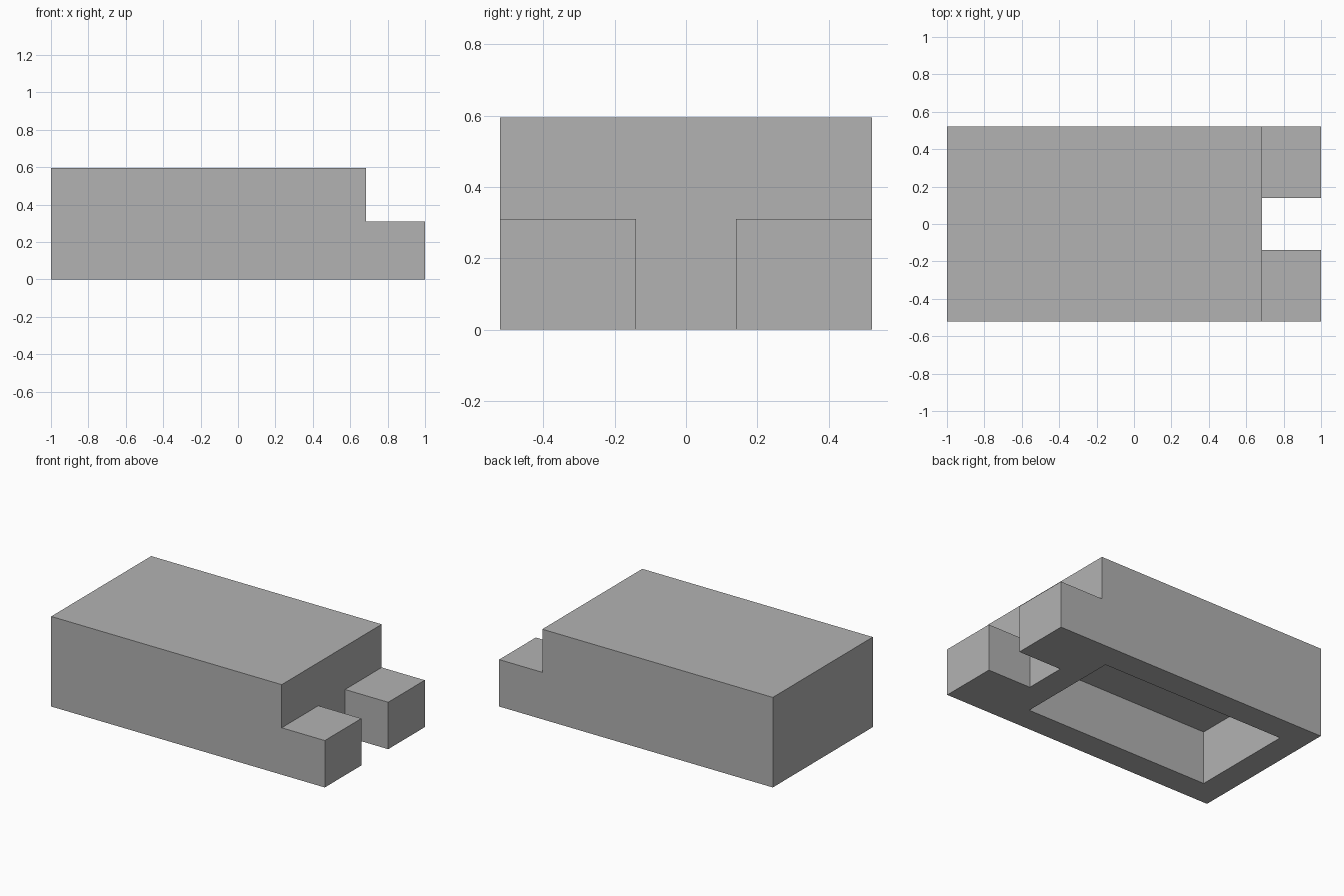
import bpy
import bmesh

default = bpy.data.objects.get("Cube")
if default:
    bpy.data.objects.remove(default, do_unlink=True)

GREY = (0.448, 0.448, 0.448, 1)
HALF_WIDTH, HEIGHT = 0.522, 0.595
STEP_X, STEP_Z = 0.685, 0.31

material = bpy.data.materials.new("plain grey")
material.use_nodes = True
material.diffuse_color = GREY
material.node_tree.nodes["Principled BSDF"].inputs["Base Color"].default_value = GREY


def extrude_profile(name, profile, y0, y1):
    """Solid made from an x-z profile swept along y."""
    bm = bmesh.new()
    face = bm.faces.new([bm.verts.new((x, y0, z)) for x, z in profile])
    swept = bmesh.ops.extrude_face_region(bm, geom=[face])["geom"]
    verts = [v for v in swept if isinstance(v, bmesh.types.BMVert)]
    bmesh.ops.translate(bm, verts=verts, vec=(0, y1 - y0, 0))
    bmesh.ops.recalc_face_normals(bm, faces=bm.faces)
    mesh = bpy.data.meshes.new(name)
    bm.to_mesh(mesh)
    bm.free()
    mesh.materials.append(material)
    obj = bpy.data.objects.new(name, mesh)
    bpy.context.collection.objects.link(obj)
    return obj


def cut_box(target, name, x0, x1, half_y, z0, z1):
    """Cut a box, centred on y, out of the target."""
    cutter = extrude_profile(name, [(x0, z0), (x1, z0), (x1, z1), (x0, z1)], -half_y, half_y)
    cutter.hide_render = True
    mod = target.modifiers.new(name, "BOOLEAN")
    mod.operation = "DIFFERENCE"
    mod.solver = "EXACT"
    mod.object = cutter
    bpy.context.view_layer.objects.active = target
    bpy.ops.object.modifier_apply(modifier=mod.name)
    bpy.data.objects.remove(cutter, do_unlink=True)


# Block with a lower step at one end
body = extrude_profile(
    "stepped_block",
    [(-1, 0), (1, 0), (1, STEP_Z), (STEP_X, STEP_Z), (STEP_X, HEIGHT), (-1, HEIGHT)],
    -HALF_WIDTH, HALF_WIDTH)

# Slot that splits the step into two prongs
cut_box(body, "slot_cutter", STEP_X, 1.2, 0.14, -0.2, STEP_Z + 0.1)

# Rectangular pocket in the underside
cut_box(body, "pocket_cutter", -0.83, 0.513, 0.35, -0.2, 0.35)
